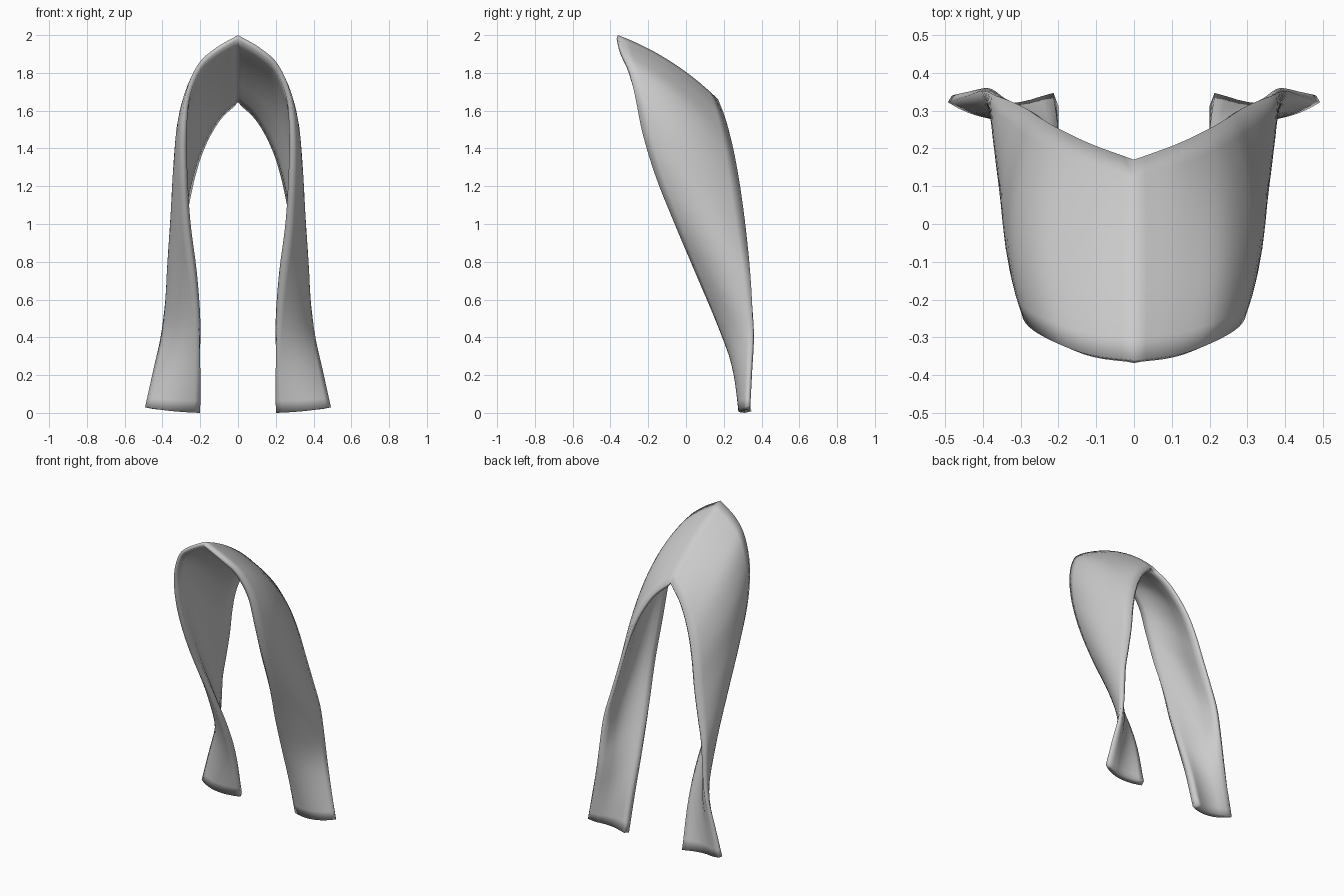
import bpy
import bmesh
from math import radians
from mathutils import Vector

cube = bpy.data.objects.get("Cube")
if cube:
    bpy.data.objects.remove(cube, do_unlink=True)

THICKNESS = 0.042
STEPS_ALONG = 4
STEPS_ACROSS = 10

# Strap stations from the ridge down to the foot: front edge, middle, back edge
stations = [
    ((0, -.36, 2), (0, -.08, 1.86), (0, .17, 1.66)),
    ((.12, -.345, 1.93), (.135, -.06, 1.78), (.11, .21, 1.555)),
    ((.215, -.31, 1.84), (.247, -.03, 1.665), (.195, .25, 1.4)),
    ((.28, -.27, 1.68), (.317, 0, 1.48), (.247, .28, 1.24)),
    ((.297, -.23, 1.48), (.343, .03, 1.27), (.285, .305, 1.07)),
    ((.292, -.16, 1.25), (.355, .08, 1.08), (.327, .325, .9)),
    ((.274, -.06, 1), (.36, .14, .87), (.367, .34, .74)),
    ((.236, .05, .74), (.348, .19, .66), (.387, .35, .57)),
    ((.21, .16, .48), (.325, .235, .44), (.41, .35, .4)),
    ((.2, .245, .25), (.33, .258, .24), (.45, .335, .22)),
    ((.2, .312, 0), (.355, .277, .01), (.492, .322, .03)),
]


def smooth_path(points, steps):
    """Points on a smooth curve that passes through every given point."""
    pts = [Vector(p) for p in points]
    pts = [2 * pts[0] - pts[1]] + pts + [2 * pts[-1] - pts[-2]]
    path = []
    for a, b, c, d in zip(pts, pts[1:], pts[2:], pts[3:]):
        for i in range(steps):
            t = i / steps
            path.append(b + (c - a) * t / 2
                        + (a - 2.5 * b + 2 * c - d / 2) * t ** 2
                        + (3 * (b - c) + d - a) * t ** 3 / 2)
    path.append(pts[-2])
    return path


def bowed_row(front, middle, back, steps):
    """Cross-section that bows from edge to edge through the middle."""
    row = []
    for i in range(steps + 1):
        t = i / steps
        row.append(front * (1 - t) * (1 - 2 * t)
                   + middle * 4 * t * (1 - t)
                   + back * t * (2 * t - 1))
    return row


# Outer surface of one half of the strap
rails = [smooth_path(rail, STEPS_ALONG) for rail in zip(*stations)]
bm = bmesh.new()
rows = [[bm.verts.new(p) for p in bowed_row(*trio, STEPS_ACROSS)]
        for trio in zip(*rails)]
for upper, lower in zip(rows, rows[1:]):
    for k in range(STEPS_ACROSS):
        bm.faces.new((upper[k], lower[k], lower[k + 1], upper[k + 1]))
mesh = bpy.data.meshes.new("twisted_arch_strap")
bm.to_mesh(mesh)
bm.free()
strap = bpy.data.objects.new("twisted_arch_strap", mesh)
bpy.context.collection.objects.link(strap)

# The wall thins towards its edges; the front edge thickens down to the foot
wall = strap.vertex_groups.new(name="wall")
for v in mesh.vertices:
    row, k = divmod(v.index, STEPS_ACROSS + 1)
    down = row / (len(rails[0]) - 1)
    front = 0.5 + 0.4 * down + 3 * k / STEPS_ACROSS
    back = 0.5 + 3 * (1 - k / STEPS_ACROSS)
    wall.add([v.index], min(1, front, back), "REPLACE")

# Plain grey material
grey = bpy.data.materials.new("light_grey")
grey.use_nodes = True
colour = (0.6, 0.6, 0.6, 1)
grey.diffuse_color = colour
grey.node_tree.nodes["Principled BSDF"].inputs["Base Color"].default_value = colour
mesh.materials.append(grey)

# Smooth faces with sharp rims
bpy.context.view_layer.objects.active = strap
strap.select_set(True)
bpy.ops.object.shade_smooth_by_angle(angle=radians(40))

# Second half and wall thickness
mirror = strap.modifiers.new("mirror", "MIRROR")
mirror.use_clip = True
solid = strap.modifiers.new("thickness", "SOLIDIFY")
solid.thickness = THICKNESS
solid.offset = -1
solid.vertex_group = wall.name
